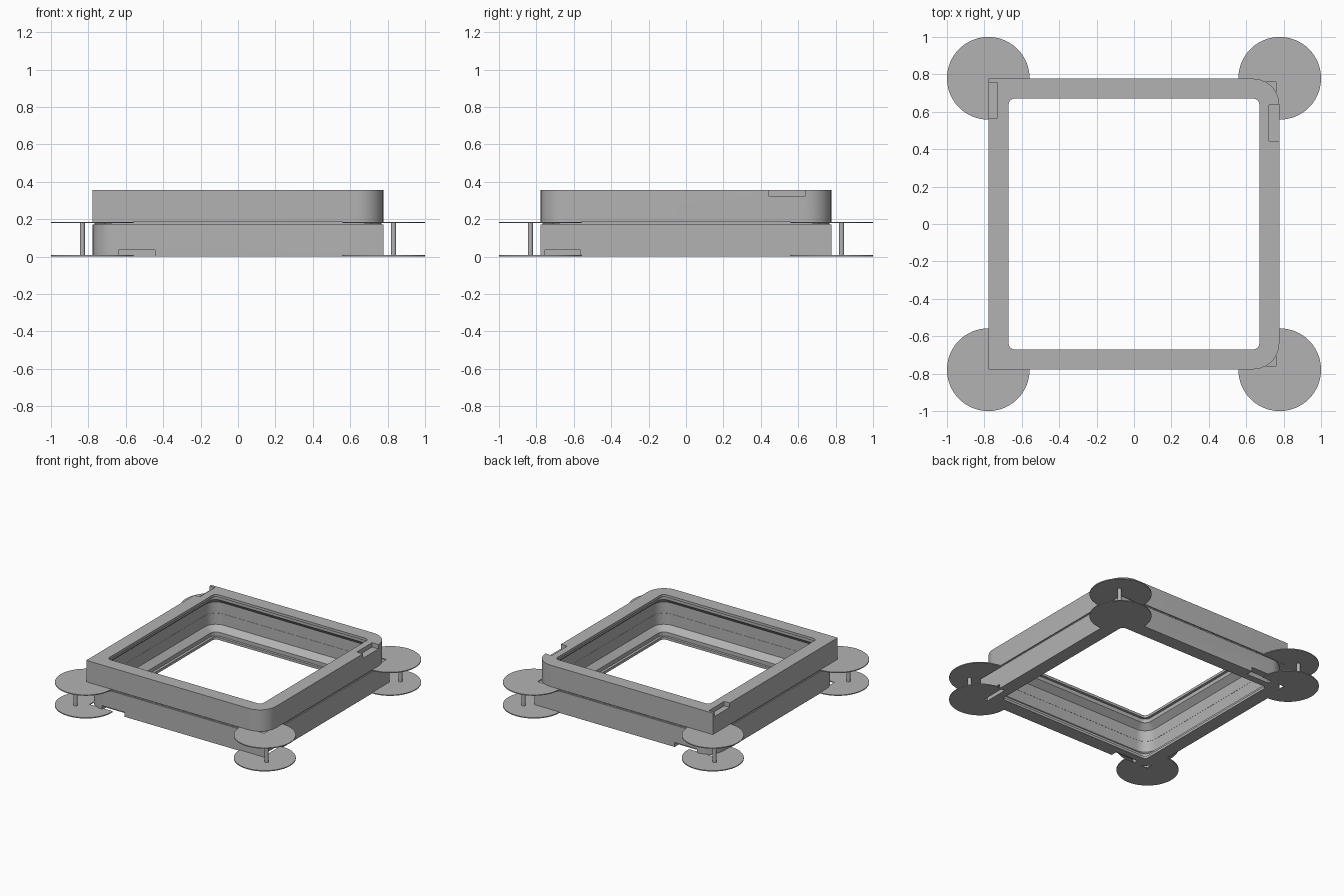
import bpy, bmesh, math

if "Cube" in bpy.data.objects:
    bpy.data.objects.remove(bpy.data.objects["Cube"])

HALF, HEIGHT, TOTAL = 0.777, 0.177, 0.355

grey = bpy.data.materials.new("plain grey")
grey.diffuse_color = (0.45, 0.45, 0.45, 1)
grey.use_nodes = True
grey.node_tree.nodes["Principled BSDF"].inputs["Base Color"].default_value = grey.diffuse_color


def finish(bm, name):
    bmesh.ops.remove_doubles(bm, verts=bm.verts, dist=0.0002)
    bmesh.ops.recalc_face_normals(bm, faces=bm.faces)
    mesh = bpy.data.meshes.new(name)
    bm.to_mesh(mesh)
    bm.free()
    mesh.materials.append(grey)
    ob = bpy.data.objects.new(name, mesh)
    bpy.context.collection.objects.link(ob)
    return ob


def smooth(ob):
    bpy.ops.object.select_all(action='DESELECT')
    ob.select_set(True)
    bpy.context.view_layer.objects.active = ob
    bpy.ops.object.shade_smooth_by_angle(angle=math.radians(25))


def rounded_square(half, radii, z, steps=10):
    """Corner order: (+x+y), (-x+y), (-x-y), (+x-y)."""
    pts = []
    for i, (sx, sy) in enumerate([(1, 1), (-1, 1), (-1, -1), (1, -1)]):
        r = radii[i]
        for k in range(steps + 1):
            a = math.pi / 2 * (i + k / steps)
            pts.append((sx * (half - r) + r * math.cos(a),
                        sy * (half - r) + r * math.sin(a), z))
    return pts


def box(name, x0, x1, y0, y1, z0, z1):
    bm = bmesh.new()
    bmesh.ops.create_cube(bm, size=1)
    for v in bm.verts:
        v.co = ((x0 + x1) / 2 + v.co.x * (x1 - x0),
                (y0 + y1) / 2 + v.co.y * (y1 - y0),
                (z0 + z1) / 2 + v.co.z * (z1 - z0))
    return finish(bm, name)


# Inner cross-section from the outside lip to the mating face (half width, height)
INNER = [(0.67, 0), (0.67, 0.02), (0.69, 0.02), (0.69, 0.05),
         (0.735, 0.09), (0.735, HEIGHT)]


def frame(name, round_sign, flip, notches):
    bm = bmesh.new()
    radii = [0.14 if s == round_sign else 0 for s in (1, -1, -1, 1)]
    loops = [rounded_square(h, [0.03 + h - 0.67] * 4, z) for h, z in INNER]
    # outer wall with a shallow step at the seam
    for h, z in [(0.768, HEIGHT), (0.768, HEIGHT - 0.006),
                 (HALF, HEIGHT - 0.006), (HALF, 0)]:
        loops.append(rounded_square(h, radii, z))
    rings = [[bm.verts.new((x, y, TOTAL - z if flip else z)) for x, y, z in lp]
             for lp in loops]
    n = len(rings[0])
    for i, a in enumerate(rings):
        b = rings[(i + 1) % len(rings)]
        for j in range(n):
            k = (j + 1) % n
            bm.faces.new((a[j], a[k], b[k], b[j]))
    ob = finish(bm, name)
    # latch notches in the outer rim
    for i, (x0, x1, y0, y1) in enumerate(notches):
        z0, z1 = (TOTAL - 0.035, TOTAL + 0.05) if flip else (-0.05, 0.035)
        cutter = box(f"{name}_notch_cutter_{i}", x0, x1, y0, y1, z0, z1)
        cutter.hide_render = True
        cutter.hide_set(True)
        mod = ob.modifiers.new("notch", 'BOOLEAN')
        mod.operation = 'DIFFERENCE'
        mod.solver = 'EXACT'
        mod.object = cutter
    # apply the cuts and drop the cutters
    dg = bpy.context.evaluated_depsgraph_get()
    cut = bpy.data.meshes.new_from_object(ob.evaluated_get(dg))
    cutters = [m.object for m in ob.modifiers]
    ob.modifiers.clear()
    ob.data = cut
    for c in cutters:
        bpy.data.objects.remove(c)
    smooth(ob)


frame("lower_frame", -1, False, [
    (-0.64, -0.445, -0.9, -0.725),
    (-0.64, -0.445, 0.725, 0.9),
    (0.73, 0.9, -0.755, -0.565)])
frame("upper_frame", 1, True, [
    (0.722, 0.9, 0.445, 0.637),
    (-0.9, -0.73, 0.567, 0.757)])


# Corner pads: thin discs with the frame's square corner cut away
def corner_pad(name, sx, sy, z, thick=0.007):
    c, r, edge, steps = 0.779, 0.221, 0.76, 64
    d = c - edge
    s = math.sqrt(r * r - d * d)
    a0, a1 = math.atan2(-s, -d), math.atan2(-d, -s) + 2 * math.pi
    pts = [(edge, edge)]
    for i in range(steps + 1):
        a = a0 + (a1 - a0) * i / steps
        pts.append((c + r * math.cos(a), c + r * math.sin(a)))
    bm = bmesh.new()
    face = bm.faces.new([bm.verts.new((sx * x, sy * y, z)) for x, y in pts])
    ext = bmesh.ops.extrude_face_region(bm, geom=[face])
    for v in ext["geom"]:
        if isinstance(v, bmesh.types.BMVert):
            v.co.z += thick
    smooth(finish(bm, name))


# Pegs joining each pair of pads
def peg(name, x, y):
    bm = bmesh.new()
    bmesh.ops.create_cone(bm, cap_ends=True, segments=24, radius1=0.014,
                          radius2=0.014, depth=0.18)
    bmesh.ops.translate(bm, verts=bm.verts, vec=(x, y, 0.094))
    smooth(finish(bm, name))


for sx, sx_name in ((-1, "left"), (1, "right")):
    for sy, sy_name in ((-1, "front"), (1, "back")):
        tag = f"{sy_name}_{sx_name}"
        corner_pad(f"lower_pad_{tag}", sx, sy, 0.0)
        corner_pad(f"upper_pad_{tag}", sx, sy, 0.179)
        peg(f"peg_{tag}", sx * 0.832, sy * 0.832)
